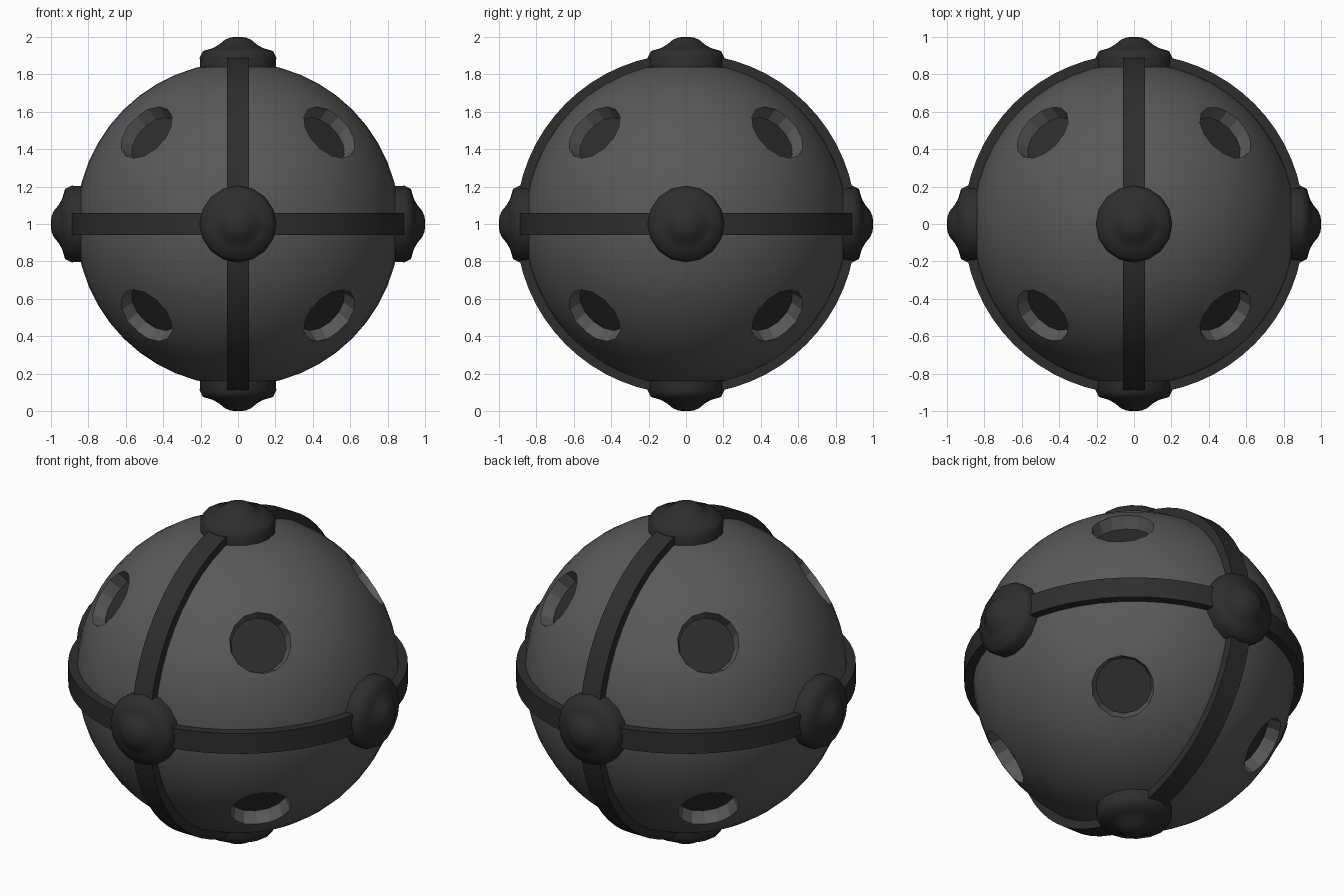
import bpy, bmesh, math
from itertools import product
from mathutils import Vector, Matrix

cube = bpy.data.objects.get("Cube")
if cube:
    bpy.data.objects.remove(cube, do_unlink=True)

CENTRE = Vector((0, 0, 1))
BALL_R, FLOOR_R = 0.865, 0.775


def material(name, value):
    mat = bpy.data.materials.new(name)
    mat.use_nodes = True
    colour = (value, value, value, 1)
    mat.diffuse_color = colour
    bsdf = mat.node_tree.nodes["Principled BSDF"]
    bsdf.inputs["Base Color"].default_value = colour
    bsdf.inputs["Roughness"].default_value = 0.6
    return mat


grey = material("mid grey", 0.1)
dark = material("dark grey", 0.027)


def finish(bm, name, *mats):
    bmesh.ops.recalc_face_normals(bm, faces=bm.faces)
    mesh = bpy.data.meshes.new(name)
    bm.to_mesh(mesh)
    bm.free()
    obj = bpy.data.objects.new(name, mesh)
    bpy.context.collection.objects.link(obj)
    for mat in mats:
        mesh.materials.append(mat)
    return obj


def activate(obj):
    bpy.ops.object.select_all(action='DESELECT')
    obj.select_set(True)
    bpy.context.view_layer.objects.active = obj


def smooth(obj, degrees):
    activate(obj)
    bpy.ops.object.shade_smooth_by_angle(angle=math.radians(degrees))


def lathe(name, profile, steps, direction, closed=False):
    """Spin (radius, height) points about an axis through the ball's centre."""
    bm = bmesh.new()
    verts = [bm.verts.new((r, 0, h)) for r, h in profile]
    pairs = list(zip(verts, verts[1:]))
    if closed:
        pairs.append((verts[-1], verts[0]))
    edges = [bm.edges.new(p) for p in pairs]
    bmesh.ops.spin(bm, geom=verts + edges, axis=(0, 0, 1), cent=(0, 0, 0),
                   angle=math.tau, steps=steps)
    bmesh.ops.remove_doubles(bm, verts=bm.verts, dist=0.0005)
    turn = Vector(direction).to_track_quat('Z', 'Y').to_matrix().to_4x4()
    bm.transform(Matrix.Translation(CENTRE) @ turn)
    return finish(bm, name, dark)


# Ball
bm = bmesh.new()
bmesh.ops.create_uvsphere(bm, u_segments=48, v_segments=24, radius=BALL_R,
                          matrix=Matrix.Translation(CENTRE))
ball = finish(bm, "ball", grey, dark)

# Tapered cutters for the eight round recesses
bm = bmesh.new()
depth = 0.2
for corner in product((-1, 1), repeat=3):
    d = Vector(corner).normalized()
    place = Matrix.Translation(CENTRE + d * (FLOOR_R + depth / 2))
    bmesh.ops.create_cone(bm, cap_ends=True, segments=14, radius1=0.15,
                          radius2=0.15 + depth * 0.25, depth=depth,
                          matrix=place @ d.to_track_quat('Z', 'Y').to_matrix().to_4x4())
cutter = finish(bm, "recess_cutter", grey)
cutter.hide_render = True

activate(ball)
cut = ball.modifiers.new("recesses", 'BOOLEAN')
cut.operation = 'DIFFERENCE'
cut.solver = 'EXACT'
cut.object = cutter
bpy.ops.object.modifier_apply(modifier=cut.name)
bpy.data.objects.remove(cutter, do_unlink=True)

# Dark recess floors are the faces nearest the centre
for face in ball.data.polygons:
    face.material_index = int((face.center - CENTRE).length < 0.79)
smooth(ball, 20)

# Two crossing bands
band = [(0.84, -0.06), (0.91, -0.06), (0.91, 0.06), (0.84, 0.06)]
for name, axis in (("horizontal_band", (0, 0, 1)), ("vertical_band", (1, 0, 0))):
    smooth(lathe(name, band, 64, axis, closed=True), 30)

# Six domed caps
cap = [(0, 0.8), (0.2, 0.8), (0.205, 0.89), (0.187, 0.925), (0.135, 0.94),
       (0.1, 0.96), (0.07, 0.985), (0.04, 0.998), (0, 1.0)]
caps = {"left": (1, 0, 0), "right": (-1, 0, 0), "back": (0, 1, 0),
        "front": (0, -1, 0), "top": (0, 0, 1), "bottom": (0, 0, -1)}
for side, axis in caps.items():
    smooth(lathe(side + "_cap", cap, 16, axis), 50)
